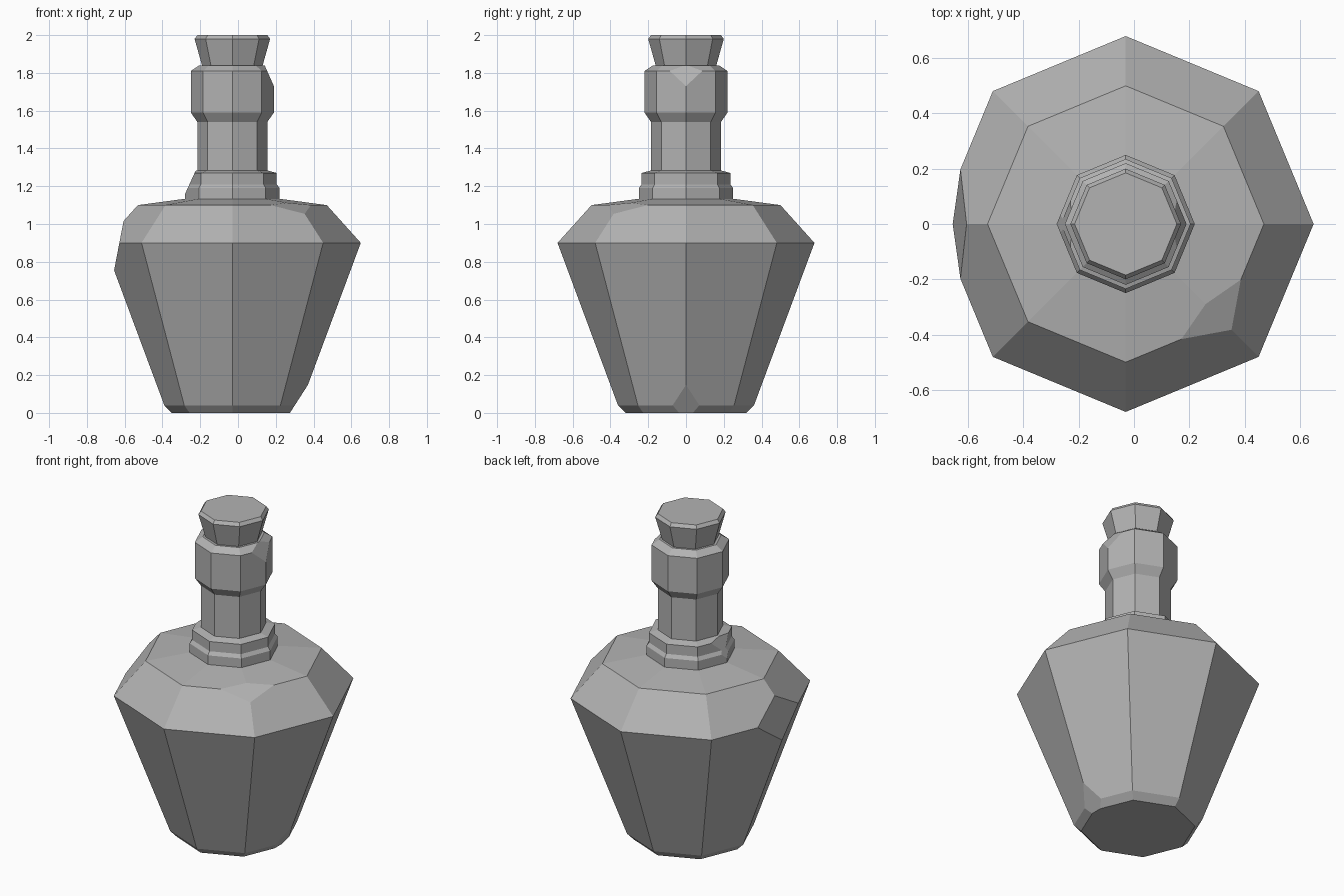
import bpy, bmesh, math
from mathutils import Vector

if "Cube" in bpy.data.objects:
    bpy.data.objects.remove(bpy.data.objects["Cube"], do_unlink=True)

AXIS_X = -0.03
SIDES = 8

stone = bpy.data.materials.new("plain grey")
stone.use_nodes = True
GREY = (0.45, 0.45, 0.45, 1)
stone.diffuse_color = GREY
stone.node_tree.nodes["Principled BSDF"].inputs["Base Color"].default_value = GREY


def chip(bm, point, normal):
    """Slice off a corner and close the cut."""
    geom = bm.verts[:] + bm.edges[:] + bm.faces[:]
    bmesh.ops.bisect_plane(bm, geom=geom, plane_co=Vector(point),
                           plane_no=Vector(normal), clear_outer=True)
    open_edges = [e for e in bm.edges if e.is_boundary]
    bmesh.ops.holes_fill(bm, edges=open_edges, sides=0)


def faceted_part(name, profile, chips=()):
    """Octagonal turned part from (radius, height) pairs, bottom to top."""
    bm = bmesh.new()
    rings = []
    for r, z in profile:
        angles = [math.tau * i / SIDES for i in range(SIDES)]
        rings.append([bm.verts.new((AXIS_X + r * math.cos(a), r * math.sin(a), z))
                      for a in angles])
    for low, high in zip(rings, rings[1:]):
        for i in range(SIDES):
            j = (i + 1) % SIDES
            bm.faces.new((low[i], low[j], high[j], high[i]))
    bm.faces.new(rings[0][::-1])
    bm.faces.new(rings[-1])
    for point, normal in chips:
        chip(bm, point, normal)
    bmesh.ops.recalc_face_normals(bm, faces=bm.faces[:])
    mesh = bpy.data.meshes.new(name)
    bm.to_mesh(mesh)
    bm.free()
    mesh.materials.append(stone)
    obj = bpy.data.objects.new(name, mesh)
    bpy.context.collection.objects.link(obj)
    return obj


# Wide body with worn corners: left side, shoulder and base
faceted_part("bottle_body",
             [(0.32, 0), (0.36, 0.04), (0.68, 0.9), (0.5, 1.1), (0.24, 1.135)],
             [((-0.655, 0, 0.76), (-0.26, 0, 0.05)),
              ((0.25, -0.29, 1.115), (0.053, -0.053, 0.17)),
              ((0.365, 0, 0.14), (0.14, 0, -0.09))])

# Stepped collar at the foot of the neck
faceted_part("neck_collar",
             [(0.25, 1.12), (0.25, 1.19), (0.235, 1.21), (0.235, 1.27), (0.18, 1.285)],
             [((-0.28, 0, 1.16), (-0.11, 0, 0.05))])

# Straight neck
faceted_part("neck", [(0.185, 1.27), (0.185, 1.56)])

# Thick lip band with one chipped corner
faceted_part("lip_band",
             [(0.185, 1.54), (0.22, 1.59), (0.22, 1.81), (0.175, 1.84)],
             [((0.15, 0, 1.82), (0.09, 0, 0.04))])

# Flared stopper with a worn rim
faceted_part("stopper",
             [(0.155, 1.82), (0.2, 1.98), (0.185, 2.0)],
             [((0.02, -0.17, 2.0), (0.3, -0.75, 0.6))])
